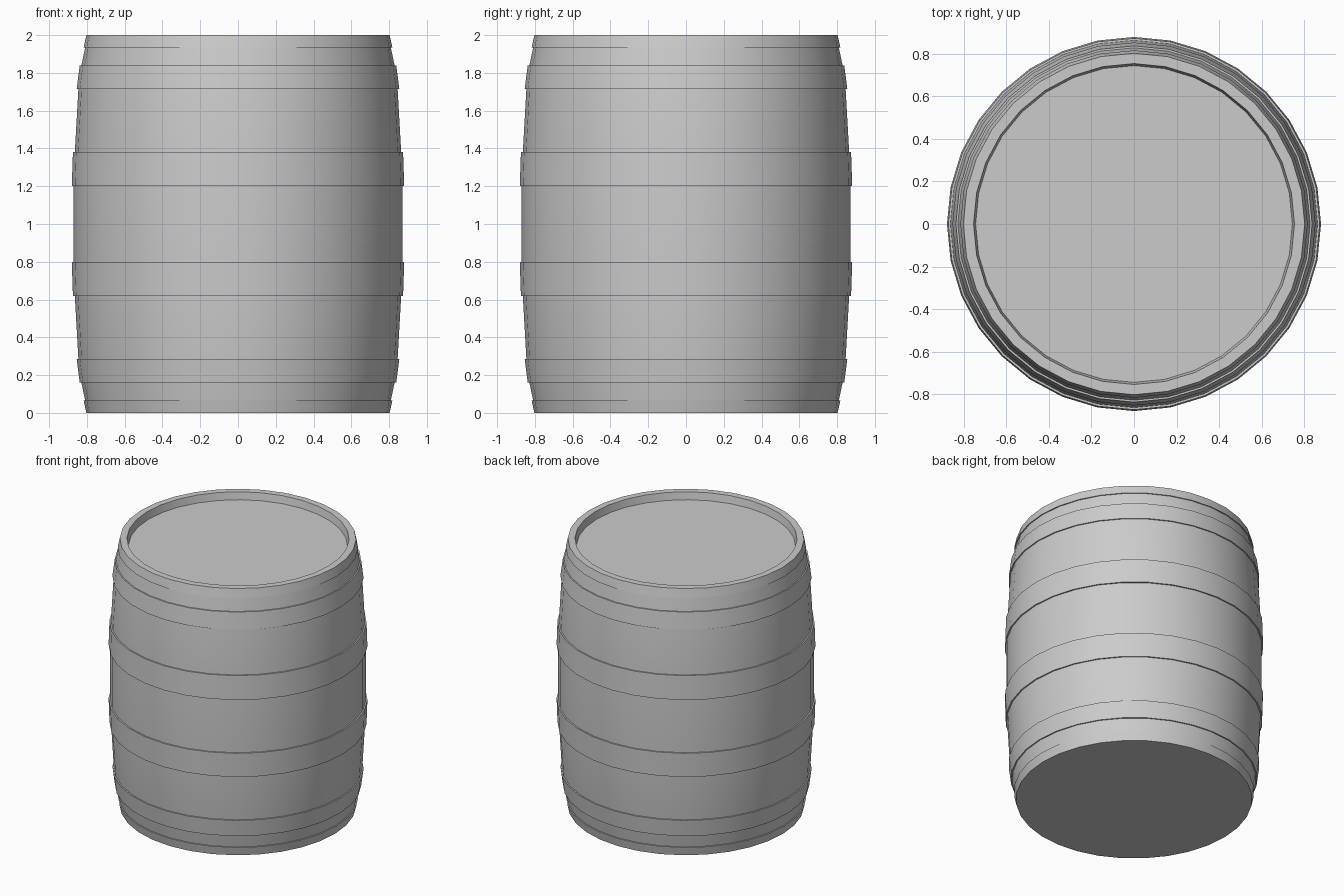
import bpy, bmesh, math

if "Cube" in bpy.data.objects:
    bpy.data.objects.remove(bpy.data.objects["Cube"])

SIDES = 32
HEIGHT = 2.0


def lathe(name, profile, cap_start=False, cap_end=False):
    """Spin an (r, z) profile around the z axis."""
    bm = bmesh.new()
    rings = []
    for r, z in profile:
        rings.append([bm.verts.new((r * math.sin(2 * math.pi * i / SIDES),
                                    r * math.cos(2 * math.pi * i / SIDES), z))
                      for i in range(SIDES)])
    for low, high in zip(rings, rings[1:]):
        for i in range(SIDES):
            j = (i + 1) % SIDES
            bm.faces.new((low[j], low[i], high[i], high[j]))
    if cap_start:
        bm.faces.new(rings[0])
    if cap_end:
        bm.faces.new(rings[-1][::-1])
    mesh = bpy.data.meshes.new(name)
    bm.to_mesh(mesh)
    bm.free()
    obj = bpy.data.objects.new(name, mesh)
    bpy.context.collection.objects.link(obj)
    bpy.ops.object.select_all(action='DESELECT')
    obj.select_set(True)
    bpy.context.view_layer.objects.active = obj
    bpy.ops.object.shade_smooth_by_angle(angle=math.radians(30))
    return obj


# Lower half of the bulging stave profile, mirrored for the upper half
half = [(0.80, 0.0), (0.809, 0.065), (0.829, 0.16), (0.845, 0.285),
        (0.864, 0.62), (0.87, 0.80)]
outer = half + [(r, HEIGHT - z) for r, z in reversed(half)]

# Barrel body: flat bottom, bulged wall, rim and recessed lid
lathe("barrel_body", outer + [(0.755, HEIGHT), (0.745, 1.945)],
      cap_start=True, cap_end=True)

# Hoops: (lower r, lower z, upper r, upper z, lower lip, upper lip)
hoops = {
    "end_hoop": (0, 1, 0.003, 0.008),
    "quarter_hoop": (2, 3, 0.009, 0.009),
    "middle_hoop": (4, 5, 0.010, 0.010),
}
for name, (a, b, lip_a, lip_b) in hoops.items():
    (ra, za), (rb, zb) = half[a], half[b]
    band = [(ra, za), (ra + lip_a, za), (rb + lip_b, zb), (rb, zb)]
    lathe("lower_" + name, band)
    lathe("upper_" + name, [(r, HEIGHT - z) for r, z in reversed(band)])
